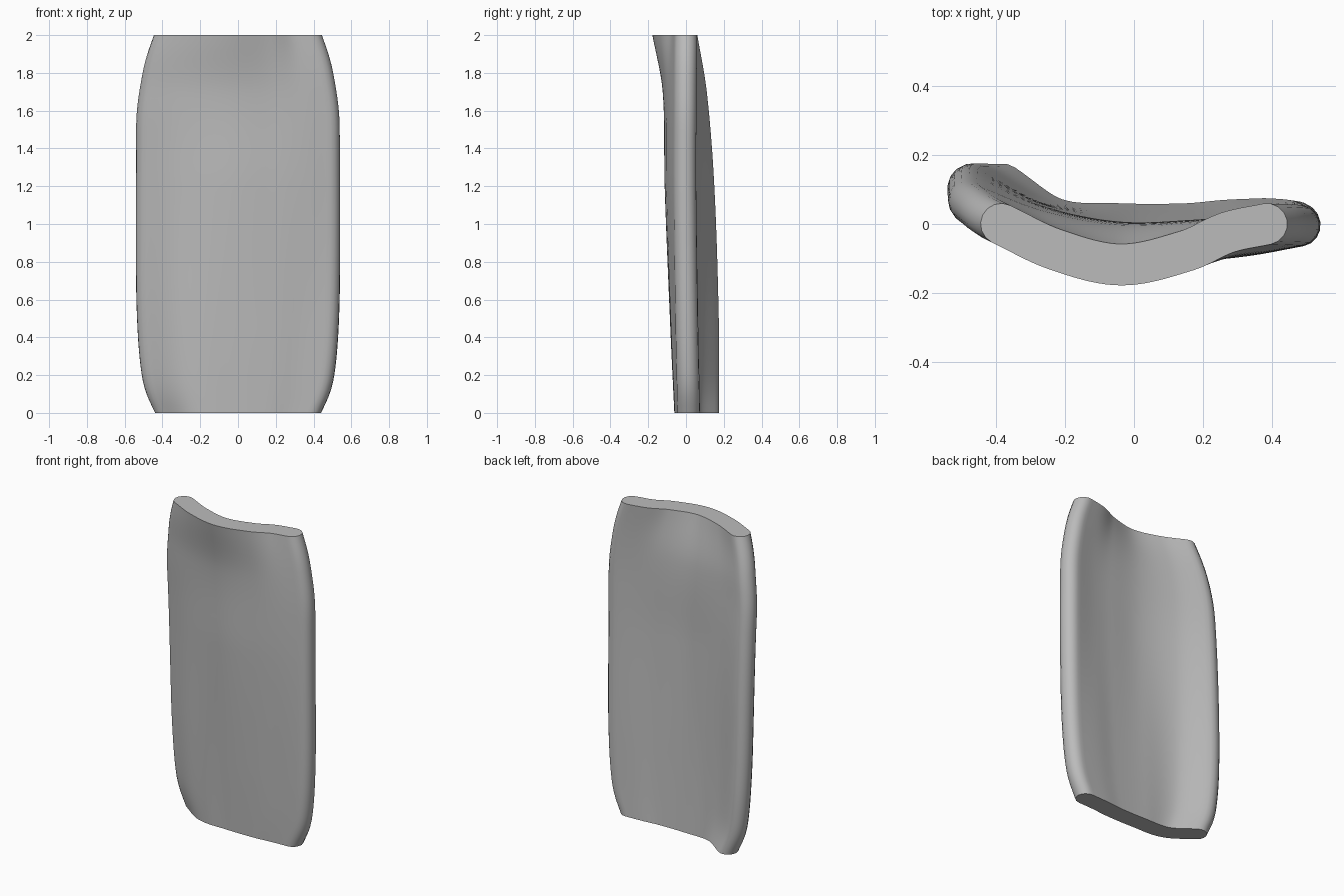
import bpy, bmesh, math
from mathutils import Vector

cube = bpy.data.objects.get("Cube")
if cube:
    bpy.data.objects.remove(cube)

RADIUS = 0.06          # half the panel thickness
ROWS, COLS, CAP = 48, 40, 8


def smooth(keys, vals, p):
    """Hermite curve through the given values."""
    n = len(keys)

    def slope(i):
        a, b = max(i - 1, 0), min(i + 1, n - 1)
        return (vals[b] - vals[a]) / (keys[b] - keys[a])

    i = 0
    while i < n - 2 and p > keys[i + 1]:
        i += 1
    h = keys[i + 1] - keys[i]
    s = (p - keys[i]) / h
    return ((2*s**3 - 3*s**2 + 1) * vals[i] + (s**3 - 2*s**2 + s) * h * slope(i)
            + (3*s**2 - 2*s**3) * vals[i + 1] + (s**3 - s**2) * h * slope(i + 1))


# Depth of the middle surface: across the width, at five heights
across = [-1, -0.6, -0.1, 0.4, 0.7, 1]
heights = [0, 0.45, 1.2, 1.7, 2]
depths = [
    [0.115, 0.015, 0, 0, 0.01, 0.015],
    [0.115, 0.01, -0.02, -0.02, -0.005, 0.005],
    [0.09, 0, -0.05, -0.045, -0.03, -0.005],
    [0.05, -0.02, -0.062, -0.05, -0.03, -0.003],
    [0, -0.073, -0.118, -0.077, -0.025, 0],
]
# Half width of the outline by height
width_z = [0, 0.1, 0.2, 0.4, 0.7, 1.4, 1.6, 1.8, 1.9, 2]
width_x = [0.44, 0.485, 0.51, 0.53, 0.54, 0.54, 0.535, 0.505, 0.48, 0.445]


def section(z):
    """Closed outline of the panel at one height, with round side edges."""
    half = smooth(width_z, width_x, z) - RADIUS
    row = [smooth(heights, [d[k] for d in depths], z) for k in range(len(across))]
    ts = [-1 + 2 * i / COLS for i in range(COLS + 1)]
    mid = [Vector((t * half, smooth(across, row, t), 0)) for t in ts]
    tang = [(mid[min(i + 1, COLS)] - mid[max(i - 1, 0)]).normalized()
            for i in range(COLS + 1)]
    norm = [Vector((-t.y, t.x, 0)) for t in tang]
    front = [m - n * RADIUS for m, n in zip(mid, norm)]
    back = [m + n * RADIUS for m, n in zip(mid, norm)]

    def cap(i, sign):
        angles = [math.pi * k / CAP for k in range(1, CAP)]
        return [mid[i] + sign * RADIUS * (tang[i] * math.sin(a) - norm[i] * math.cos(a))
                for a in angles]

    loop = front + cap(COLS, 1) + back[::-1] + cap(0, -1)
    return [Vector((p.x, p.y, z)) for p in loop]


# Curved panel: stacked sections bridged with quads and closed flat
bm = bmesh.new()
rings = [[bm.verts.new(p) for p in section(2 * r / ROWS)] for r in range(ROWS + 1)]
count = len(rings[0])
for low, high in zip(rings, rings[1:]):
    for i in range(count):
        j = (i + 1) % count
        bm.faces.new((low[i], low[j], high[j], high[i]))
bm.faces.new(rings[0][::-1])
bm.faces.new(rings[-1])
bmesh.ops.recalc_face_normals(bm, faces=bm.faces)
mesh = bpy.data.meshes.new("curved_panel")
bm.to_mesh(mesh)
bm.free()
panel = bpy.data.objects.new("curved_panel", mesh)
bpy.context.collection.objects.link(panel)

# Plain grey finish
grey = bpy.data.materials.new("plain_grey")
grey.use_nodes = True
colour = (0.5, 0.5, 0.5, 1)
grey.diffuse_color = colour
grey.node_tree.nodes["Principled BSDF"].inputs["Base Color"].default_value = colour
mesh.materials.append(grey)

bpy.ops.object.select_all(action='DESELECT')
panel.select_set(True)
bpy.context.view_layer.objects.active = panel
bpy.ops.object.shade_smooth_by_angle(angle=math.radians(40))
